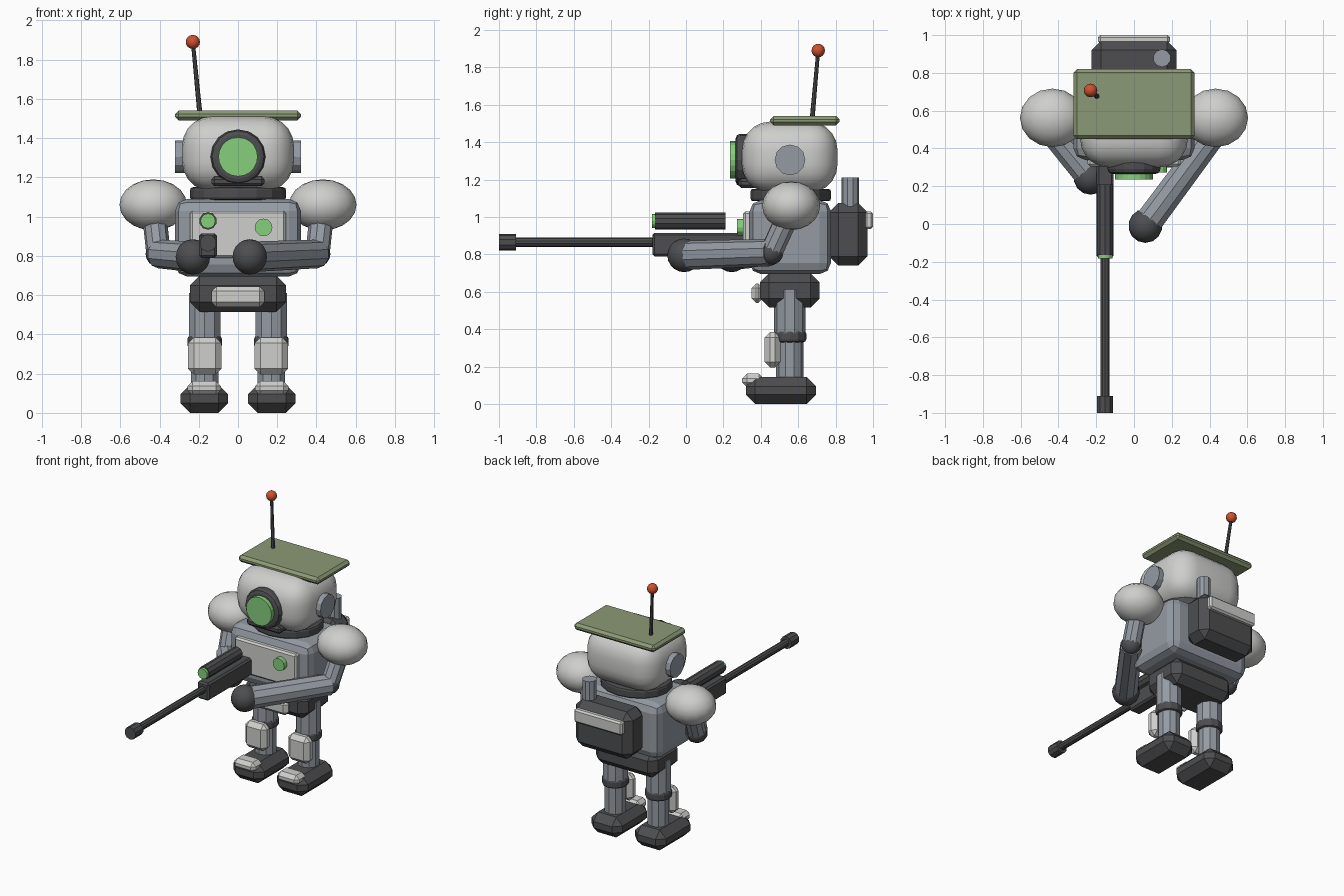
import bpy, bmesh, math
from mathutils import Vector, Matrix

if "Cube" in bpy.data.objects:
    bpy.data.objects.remove(bpy.data.objects["Cube"])


def material(name, rgb):
    m = bpy.data.materials.new(name)
    m.diffuse_color = (*rgb, 1)
    m.use_nodes = True
    m.node_tree.nodes["Principled BSDF"].inputs["Base Color"].default_value = m.diffuse_color
    return m


LIGHT = material("light grey", (0.62, 0.62, 0.61))
STEEL = material("blue grey", (0.30, 0.33, 0.37))
DARK = material("dark grey", (0.075, 0.076, 0.08))
GREEN = material("lens green", (0.24, 0.62, 0.20))
OLIVE = material("olive", (0.26, 0.32, 0.18))
RED = material("signal red", (0.62, 0.08, 0.03))


def finish(bm, name, mat, smooth=None):
    bmesh.ops.recalc_face_normals(bm, faces=bm.faces[:])
    mesh = bpy.data.meshes.new(name)
    bm.to_mesh(mesh)
    bm.free()
    mesh.materials.append(mat)
    ob = bpy.data.objects.new(name, mesh)
    bpy.context.collection.objects.link(ob)
    if smooth:
        bpy.ops.object.select_all(action='DESELECT')
        bpy.context.view_layer.objects.active = ob
        ob.select_set(True)
        bpy.ops.object.shade_smooth_by_angle(angle=math.radians(smooth))
    return ob


def box(name, mat, x, y, z, bevel=0.0, segs=1, smooth=None):
    """Bevelled box from (min, max) ranges."""
    bm = bmesh.new()
    bmesh.ops.create_cube(bm, size=1)
    for v in bm.verts:
        v.co = Vector([(a + b) / 2 + c * (b - a) for c, (a, b) in zip(v.co, (x, y, z))])
    if bevel:
        bmesh.ops.bevel(bm, geom=bm.edges[:], offset=bevel, segments=segs,
                        profile=0.5, affect='EDGES')
    return finish(bm, name, mat, smooth)


def rod(name, mat, a, b, r1, r2=None, sides=10, bevel=0.0):
    """Faceted cylinder or cone between two points."""
    a, b = Vector(a), Vector(b)
    bm = bmesh.new()
    bmesh.ops.create_cone(bm, cap_ends=True, segments=sides, radius1=r1,
                          radius2=r1 if r2 is None else r2, depth=(b - a).length)
    if bevel:
        rims = [e for e in bm.edges if any(len(f.verts) > 4 for f in e.link_faces)]
        bmesh.ops.bevel(bm, geom=rims, offset=bevel, segments=2, profile=0.5, affect='EDGES')
    turn = (b - a).to_track_quat('Z', 'Y').to_matrix().to_4x4()
    bm.transform(Matrix.Translation((a + b) / 2) @ turn)
    return finish(bm, name, mat)


def ball(name, mat, centre, radii, u=16, v=10):
    bm = bmesh.new()
    bmesh.ops.create_uvsphere(bm, u_segments=u, v_segments=v, radius=1)
    bm.transform(Matrix.Translation(centre) @ Matrix.Diagonal((*radii, 1)))
    return finish(bm, name, mat, 60)


def span(c, h):
    return (c - h, c + h)


# Head, collar and cap
box("head", LIGHT, (-0.285, 0.285), (0.30, 0.81), (1.13, 1.51), 0.15, 5, 60)
collar = rod("collar", DARK, (0, 0, 1.085), (0, 0, 1.15), 0.245, sides=16, bevel=0.015)
collar.data.transform(Matrix.Translation((0, 0.56, 0)) @ Matrix.Diagonal((1, 0.88, 1, 1)))
box("cap", OLIVE, (-0.32, 0.32), (0.45, 0.82), (1.49, 1.54), 0.018)
rod("antenna", DARK, (-0.195, 0.675, 1.53), (-0.229, 0.706, 1.88), 0.013, 0.010, 8)
ball("antenna_tip", RED, (-0.23, 0.707, 1.89), (0.036,) * 3, 12, 8)

# Eye
rod("eye_ring", DARK, (0, 0.345, 1.305), (0, 0.265, 1.305), 0.14, sides=16, bevel=0.025)
rod("eye_lens", GREEN, (0, 0.33, 1.305), (0, 0.235, 1.305), 0.10, sides=20)
box("mouth_bar", DARK, (-0.135, 0.135), (0.28, 0.40), (1.155, 1.205), 0.015)

# Torso with chest plate
box("torso", STEEL, (-0.32, 0.32), (0.34, 0.775), (0.695, 1.09), 0.06, 2)
box("chest_plate", LIGHT, (-0.245, 0.245), (0.305, 0.36), (0.79, 1.03), 0.012)
rod("chest_button", GREEN, (0.13, 0.32, 0.945), (0.13, 0.272, 0.945), 0.045, sides=12)

# Pelvis
box("pelvis", DARK, (-0.245, 0.245), (0.395, 0.715), (0.515, 0.70), 0.05)
box("belt_plate", LIGHT, (-0.135, 0.135), (0.35, 0.41), (0.54, 0.645), 0.025)

# Backpack
box("backpack", DARK, (-0.225, 0.225), (0.765, 0.97), (0.74, 1.075), 0.05)
box("backpack_flap", LIGHT, (-0.19, 0.19), (0.955, 1.0), (0.935, 1.03), 0.012)
rod("backpack_pipe", STEEL, (0.148, 0.878, 1.03), (0.148, 0.878, 1.21), 0.047)

# Legs, ears and shoulders on both sides
for side, s in (("left", -1), ("right", 1)):
    lx = s * 0.17
    rod(side + "_ear", STEEL, (s * 0.26, 0.556, 1.305), (s * 0.32, 0.556, 1.305), 0.082, sides=12)
    rod(side + "_thigh", STEEL, (lx, 0.555, 0.36), (lx, 0.555, 0.61), 0.085)
    rod(side + "_knee", DARK, (lx, 0.555, 0.33), (lx, 0.555, 0.392), 0.088, sides=12, bevel=0.015)
    rod(side + "_shin", STEEL, (lx, 0.555, 0.12), (lx, 0.555, 0.35), 0.073)
    box(side + "_knee_pad", LIGHT, span(lx, 0.085), (0.42, 0.505), (0.195, 0.385), 0.03)
    foot_x = s * 0.172
    box(side + "_foot", DARK, span(foot_x, 0.122), (0.32, 0.695), (0, 0.145), 0.05)
    box(side + "_toe_cap", LIGHT, span(foot_x, 0.085), (0.30, 0.415), (0.09, 0.162), 0.025)
    ball(side + "_shoulder", LIGHT, (s * 0.432, 0.562, 1.06), (0.172, 0.155, 0.13))

# Arms reach inward to different hand positions
for side, s, hand in (("left", -1, (-0.23, 0.245, 0.795)), ("right", 1, (0.06, -0.01, 0.795))):
    elbow = (s * 0.405, 0.455, 0.81)
    rod(side + "_upper_arm", STEEL, (s * 0.43, 0.56, 1.04), elbow, 0.062)
    ball(side + "_elbow", DARK, elbow, (0.066,) * 3, 12, 8)
    rod(side + "_forearm", STEEL, elbow, hand, 0.073, 0.078)
    ball(side + "_hand", DARK, hand, (0.09,) * 3, 14, 10)

# Rifle
gx = -0.153
box("rifle_body", DARK, span(gx, 0.045), (-0.18, 0.32), (0.79, 0.915), 0.012)
rod("rifle_barrel", DARK, (gx, -0.15, 0.865), (gx, -0.95, 0.865), 0.025)
rod("rifle_muzzle", DARK, (gx, -0.91, 0.865), (gx, -1.0, 0.865), 0.044)
rod("rifle_scope", DARK, (gx, 0.21, 0.978), (gx, -0.165, 0.978), 0.045)
rod("scope_lens", GREEN, (gx, -0.15, 0.978), (gx, -0.183, 0.978), 0.038, sides=12)
